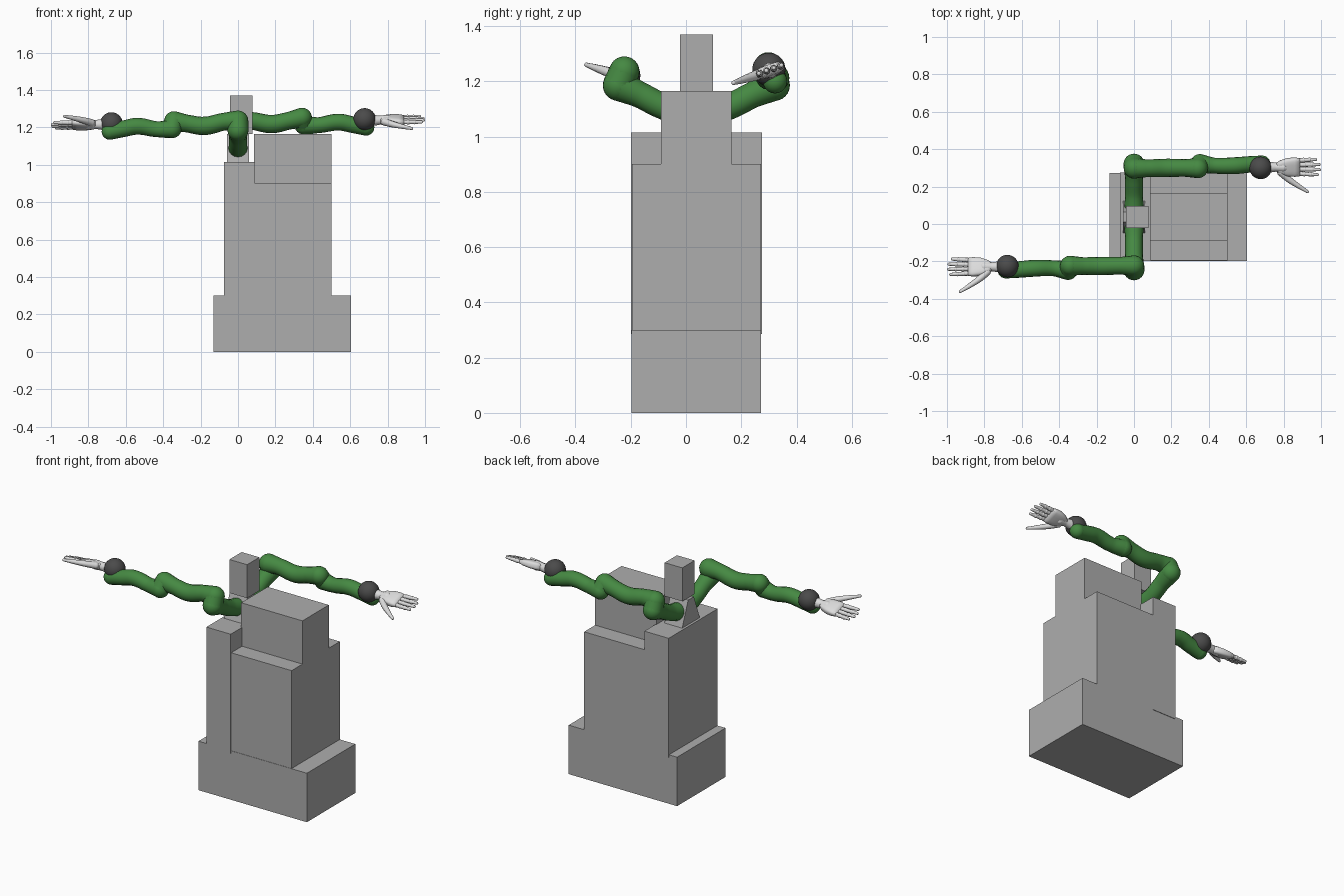
import bpy, bmesh, math
from mathutils import Vector, Matrix

if "Cube" in bpy.data.objects:
    bpy.data.objects.remove(bpy.data.objects["Cube"])

def material(name, rgb):
    m = bpy.data.materials.new(name)
    m.diffuse_color = (*rgb, 1)
    m.use_nodes = True
    m.node_tree.nodes["Principled BSDF"].inputs["Base Color"].default_value = m.diffuse_color
    return m

GRAY = material("body gray", (0.42, 0.42, 0.42))
GREEN = material("arm green", (0.06, 0.25, 0.055))
DARK = material("dark wrist", (0.07, 0.07, 0.07))
PALE = material("hand pale gray", (0.72, 0.72, 0.72))
YC = 0.0375                       # the arms are half-turn copies about this y

def finish(name, bm, mat, smooth=False):
    me = bpy.data.meshes.new(name)
    bmesh.ops.recalc_face_normals(bm, faces=bm.faces)
    bm.to_mesh(me)
    bm.free()
    me.materials.append(mat)
    for p in me.polygons:
        p.use_smooth = smooth
    ob = bpy.data.objects.new(name, me)
    bpy.context.collection.objects.link(ob)
    return ob

def box(name, x, y, z, mat=GRAY):
    bm = bmesh.new()
    size = [b - a for a, b in (x, y, z)]
    mid = [(a + b) / 2 for a, b in (x, y, z)]
    bmesh.ops.create_cube(bm, size=1, matrix=Matrix.Translation(mid) @ Matrix.Diagonal((*size, 1)))
    return finish(name, bm, mat)

def ball(bm, p, r, seg=24):
    bmesh.ops.create_uvsphere(bm, u_segments=seg, v_segments=seg // 2, radius=r,
                              matrix=Matrix.Translation(p))

def tube(name, pts, mat, seg=6):
    """Smooth tube through (point, radius) pairs with rounded ends."""
    cu = bpy.data.curves.new(name, 'CURVE')
    cu.dimensions = '3D'
    cu.bevel_depth = 1
    cu.bevel_resolution = seg
    cu.resolution_u = 8
    sp = cu.splines.new('BEZIER')
    sp.bezier_points.add(len(pts) - 1)
    for b, (p, r) in zip(sp.bezier_points, pts):
        b.co, b.radius = p, r
        b.handle_left_type = b.handle_right_type = 'AUTO'
    tmp = bpy.data.objects.new(name + "_path", cu)
    bpy.context.collection.objects.link(tmp)
    me = bpy.data.meshes.new_from_object(tmp.evaluated_get(bpy.context.evaluated_depsgraph_get()))
    bm = bmesh.new()
    bm.from_mesh(me)
    bpy.data.objects.remove(tmp)
    bpy.data.meshes.remove(me)
    for p, r in (pts[0], pts[-1]):
        ball(bm, p, r, 4 * seg)
    return finish(name, bm, mat, True)

# stacked cabinet body and head
box("base", (-0.13, 0.605), (-0.197, 0.272), (0, 0.30))
box("back_column", (-0.075, 0.09), (-0.199, 0.275), (0.285, 1.015))
box("main_body", (0.09, 0.50), (-0.195, 0.272), (0.29, 0.90))
box("upper_body", (0.085, 0.50), (-0.09, 0.165), (0.89, 1.165))
box("head", (-0.043, 0.077), (-0.022, 0.097), (1.165, 1.37))

# wedge that carries both shoulders
bm = bmesh.new()
prof = [(-0.05, 1.01), (0.125, 1.01), (0.065, 1.165), (0.01, 1.165)]
f = bm.faces.new([bm.verts.new((-0.06, y, z)) for y, z in prof])
ext = bmesh.ops.extrude_face_region(bm, geom=[f])
bmesh.ops.translate(bm, vec=(0.12, 0, 0), verts=[v for v in ext['geom'] if isinstance(v, bmesh.types.BMVert)])
finish("shoulder_wedge", bm, GRAY)

def arm(side, label):
    def P(x, y, z):
        drop = 0.022 * min(1, x / 0.4) if side < 0 else 0
        return Vector((side * x, YC + side * (y - YC), z - drop))

    # shoulder: rises outward, then folds up into the upper arm
    tube(label + "_shoulder", [(P(0, 0.08, 1.085), 0.052), (P(0, 0.16, 1.11), 0.047),
         (P(0, 0.24, 1.15), 0.047), (P(0, 0.318, 1.185), 0.056)], GREEN)
    tube(label + "_shoulder_joint", [(P(0, 0.320, 1.185), 0.056), (P(0, 0.298, 1.235), 0.055)], GREEN)
    tube(label + "_upper_arm", [(P(0, 0.298, 1.235), 0.055), (P(0.07, 0.298, 1.235), 0.047),
         (P(0.18, 0.300, 1.218), 0.049), (P(0.27, 0.300, 1.235), 0.047),
         (P(0.342, 0.298, 1.252), 0.053)], GREEN)
    tube(label + "_elbow", [(P(0.342, 0.298, 1.252), 0.053), (P(0.352, 0.324, 1.212), 0.050)], GREEN)
    tube(label + "_forearm", [(P(0.352, 0.324, 1.212), 0.050), (P(0.43, 0.312, 1.212), 0.042),
         (P(0.54, 0.312, 1.228), 0.045), (P(0.61, 0.318, 1.215), 0.044),
         (P(0.685, 0.322, 1.200), 0.044)], GREEN)

    # wrist ball
    bm = bmesh.new()
    ball(bm, P(0.677, 0.300, 1.243), 0.06, 32)
    finish(label + "_wrist_ball", bm, DARK, True)

    # hand frame: u along the fingers, w towards the thumb, n through the palm
    org = P(0.73, 0.304, 1.238)
    u = Vector((side, 0, 0.02 * side)).normalized()
    w = Vector((0, -0.94, -0.34 * side))
    w = (w - u * w.dot(u)).normalized()
    n = u.cross(w)
    H = lambda a, b, c=0: org + u * a + w * b + n * c

    tube(label + "_wrist", [(H(-0.01, 0), 0.030), (H(0.03, 0), 0.024), (H(0.07, 0), 0.028)], PALE, 4)
    # palm: rounded slab that widens towards the knuckles
    bm = bmesh.new()
    rings = []
    for a, half, thick in ((0.03, 0.022, 0.016), (0.05, 0.036, 0.022), (0.09, 0.050, 0.023),
                           (0.13, 0.053, 0.020), (0.158, 0.050, 0.014)):
        rings.append([bm.verts.new(H(a, half * math.copysign(abs(math.cos(t)) ** 0.6, math.cos(t)),
                      thick * math.copysign(abs(math.sin(t)) ** 0.6, math.sin(t))))
                      for t in (math.tau * (k + 0.5) / 20 for k in range(20))])
    for r0, r1 in zip(rings, rings[1:]):
        for k in range(20):
            bm.faces.new((r0[k], r0[k - 1], r1[k - 1], r1[k]))
    bm.faces.new(rings[0])
    bm.faces.new(rings[-1])
    finish(label + "_palm", bm, PALE, True)
    # four jointed fingers
    for i, tip in enumerate((0.250, 0.262, 0.260, 0.242)):
        b0, b1 = 0.037 - 0.025 * i, 0.043 - 0.029 * i
        pts = []
        for t, r in ((0, 0.0125), (0.33, 0.0115), (0.66, 0.0105), (1, 0.008)):
            pts.append((H(0.145 + t * (tip - 0.145), b0 + t * (b1 - b0)), r))
        tube(f"{label}_finger_{i + 1}", pts, PALE, 3)
        bm = bmesh.new()
        for p, r in pts[:3]:
            ball(bm, p, r * 1.15, 12)
        finish(f"{label}_finger_joints_{i + 1}", bm, PALE, True)
    # thumb
    tube(label + "_thumb", [(H(0.055, 0.030), 0.020), (H(0.095, 0.068), 0.017),
         (H(0.145, 0.105), 0.013), (H(0.197, 0.140), 0.008)], PALE, 3)

arm(1, "right_arm")
arm(-1, "left_arm")
